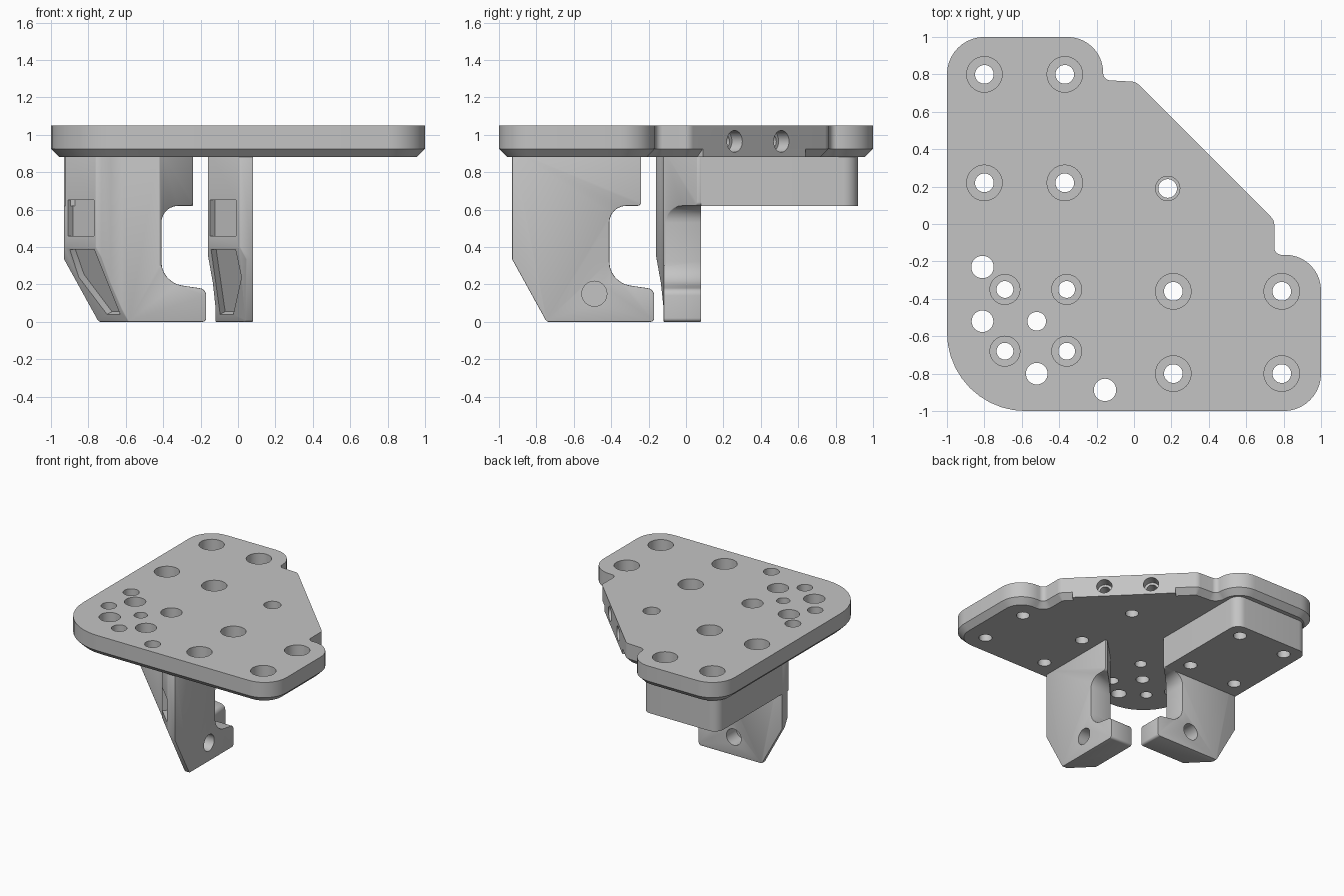
import bpy, bmesh, math
from mathutils import Vector, Matrix

cube = bpy.data.objects.get("Cube")
if cube:
    bpy.data.objects.remove(cube, do_unlink=True)

grey = bpy.data.materials.new("light_grey")
grey.use_nodes = True
GREY = (0.55, 0.55, 0.55, 1)
grey.diffuse_color = GREY
grey.node_tree.nodes["Principled BSDF"].inputs["Base Color"].default_value = GREY


def loft(name, rings):
    """Closed solid through rings of matching points."""
    bm = bmesh.new()
    loops = [[bm.verts.new(p) for p in ring] for ring in rings]
    n = len(loops[0])
    bm.faces.new(loops[0])
    bm.faces.new(loops[-1])
    for a, b in zip(loops, loops[1:]):
        for i in range(n):
            j = (i + 1) % n
            bm.faces.new((a[i], a[j], b[j], b[i]))
    bmesh.ops.recalc_face_normals(bm, faces=bm.faces)
    mesh = bpy.data.meshes.new(name)
    bm.to_mesh(mesh)
    bm.free()
    mesh.materials.append(grey)
    ob = bpy.data.objects.new(name, mesh)
    bpy.context.collection.objects.link(ob)
    return ob


def prism(name, pts, move):
    pts = [Vector(p) for p in pts]
    return loft(name, [pts, [p + Vector(move) for p in pts]])


def slab(name, plan, z0, z1):
    return prism(name, [(x, y, z0) for x, y in plan], (0, 0, z1 - z0))


def cylinder(centre, direction, radius, length):
    turn = Vector(direction).to_track_quat('Z', 'Y')
    ring = [Vector(centre) + turn @ Vector((radius * math.cos(a * math.tau / 32),
            radius * math.sin(a * math.tau / 32), 0)) for a in range(32)]
    return prism("cutter", ring, Vector(direction).normalized() * length)


def apply_modifier(ob, mod):
    bpy.context.view_layer.objects.active = ob
    bpy.ops.object.modifier_apply(modifier=mod.name)


def combine(ob, other, how='DIFFERENCE', keep=False):
    mod = ob.modifiers.new("cut", 'BOOLEAN')
    mod.operation, mod.solver, mod.object = how, 'EXACT', other
    apply_modifier(ob, mod)
    if not keep:
        bpy.data.objects.remove(other, do_unlink=True)


def bevel(ob, width, segments=3):
    mod = ob.modifiers.new("round", 'BEVEL')
    mod.width, mod.segments, mod.limit_method = width, segments, 'ANGLE'
    mod.angle_limit = math.radians(40)
    apply_modifier(ob, mod)


def rounded(corners, steps=10):
    """Polygon from (x, y, radius) corners with true arcs."""
    out = []
    for i, (x, y, r) in enumerate(corners):
        p = Vector((x, y))
        a = (Vector(corners[i - 1][:2]) - p).normalized()
        b = (Vector(corners[(i + 1) % len(corners)][:2]) - p).normalized()
        if r == 0:
            out.append(p)
            continue
        half = a.angle(b) / 2
        mid = p + (a + b).normalized() * (r / math.sin(half))
        start = p + a * (r / math.tan(half)) - mid
        sweep = math.pi - 2 * half
        sign = 1 if a.x * b.y - a.y * b.x < 0 else -1
        for k in range(steps + 1):
            out.append(mid + Matrix.Rotation(sign * sweep * k / steps, 2) @ start)
    return out


def inset(pts, d):
    """Move a counterclockwise outline inwards."""
    out = []
    for i, p in enumerate(pts):
        u = (p - pts[i - 1]).normalized()
        v = (pts[(i + 1) % len(pts)] - p).normalized()
        n = Vector((-u.y - v.y, u.x + v.x)).normalized()
        out.append(p + n * d / max(0.5, n.dot(Vector((-u.y, u.x)))))
    return out


# Top plate with a chamfered lower rim
outline = rounded([(-1, -1, .42), (1, -1, .2), (1, -.165, .19), (.75, -.165, .04),
                   (.75, .02, .06), (.01, .76, .06), (-.165, .77, .04),
                   (-.165, 1, .19), (-1, 1, .2)])
low = inset(outline, .045)
plate = loft("top_plate", [[(p.x, p.y, .88) for p in low],
                           [(p.x, p.y, .925) for p in outline],
                           [(p.x, p.y, 1.05) for p in outline]])

# Square-edged boss along the diagonal side
boss = slab("edge_boss", [(.68, .09), (.13, .64), (.03, .54), (.58, -.01)], .88, .94)
combine(plate, boss, 'UNION')

# Block beneath the rear of the plate
block = slab("rear_block", rounded([(-.93, 0, 0), (-.24, .08, 0), (-.24, .92, .08),
                                    (-.93, .92, .08)]), .62, .9)

# Screw holes: x, y, recess radius, through radius
holes = [(x, y, .095, .05) for x in (-.8, -.37) for y in (.8, .22)]
holes += [(x, y, .095, .05) for x in (.21, .79) for y in (-.36, -.8)]
holes += [(x, y, .08, .045) for x in (-.69, -.36) for y in (-.35, -.68)]
holes += [(.18, .19, .065, .05)]
holes += [(x, y, 0, r) for x, y, r in [(-.81, -.23, .06), (-.81, -.52, .058),
          (-.52, -.52, .05), (-.52, -.8, .058), (-.155, -.887, .06)]]
for x, y, wide, narrow in holes:
    drill = cylinder((x, y, .5), (0, 0, 1), narrow, .7)
    if x < -.3 and y > .1:
        combine(block, drill, keep=True)
    combine(plate, drill)
    if wide:
        combine(plate, cylinder((x, y, .94), (0, 0, 1), wide, .2))

# Stepped holes in the diagonal edge
for x, y in ((.51, .26), (.26, .51)):
    combine(plate, cylinder((x + .1, y + .1, .965), (-1, -1, 0), .058, .22))
    combine(plate, cylinder((x, y, .965), (-1, -1, 0), .04, .25))

# Hooked arm: side profile trimmed by its plan
profile = rounded([(-.93, .92, 0), (-.93, .335, 0), (-.745, 0, .02), (-.17, 0, .02),
                   (-.17, .175, .04), (-.41, .21, .13), (-.41, .62, .09),
                   (-.32, .62, 0), (-.24, .62, .02), (-.24, .92, 0)], 6)
arm = prism("left_hook_arm", [(p.x, -.2, p.y) for p in profile], (0, .28, 0))
plan = [(-1, .2), (-1, .08), (-.76, -.16), (-.73, -.16), (-.68, -.135), (-.62, -.12),
        (-.1, -.12), (-.1, .2)]
combine(arm, slab("cutter", plan, -.1, 1), 'INTERSECT')
combine(arm, slab("cutter", [(-.43, -.13), (-.1, -.13), (-.1, .2)], .3, 1))

# Sloped lower corner of the arm
slope = Vector((-1, -1, -.54)).normalized()
foot = [Vector((-1.2, .28, .4)), Vector((-.42, -.5, .4)),
        Vector((-.15, -.5, -.1)), Vector((-.93, .28, -.1))]
combine(arm, prism("cutter", foot, slope * .8))
bevel(arm, .014, 2)

# Pockets in the angled corner of the arm
window = [(-.91, -.01, .46), (-.77, -.15, .46), (-.77, -.15, .65), (-.91, -.01, .65)]
slot = [(-.9, -.015, .385), (-.77, -.145, .385), (-.63, -.095, .04),
        (-.7, -.025, .04), (-.85, .02, .24)]
for shape, n in ((window, Vector((-.707, -.707, 0))), (slot, slope)):
    combine(arm, prism("cutter", [Vector(p) + n * .1 for p in shape], n * -.14))

# Blind hole in the outer side
combine(arm, cylinder((-.49, .15, .15), (0, -1, 0), .067, .2))

# Second arm mirrored across the plate's diagonal
swap = Matrix(((0, 1, 0, 0), (1, 0, 0, 0), (0, 0, 1, 0), (0, 0, 0, 1)))
front_arm = bpy.data.objects.new("front_hook_arm", arm.data.copy())
front_arm.data.transform(swap)
front_arm.data.flip_normals()
bpy.context.collection.objects.link(front_arm)
arm.name = "rear_hook_arm"

# Smooth curves, crisp edges
for ob in (plate, block, arm, front_arm):
    bpy.ops.object.select_all(action='DESELECT')
    ob.select_set(True)
    bpy.context.view_layer.objects.active = ob
    bpy.ops.object.shade_smooth_by_angle(angle=math.radians(30))
